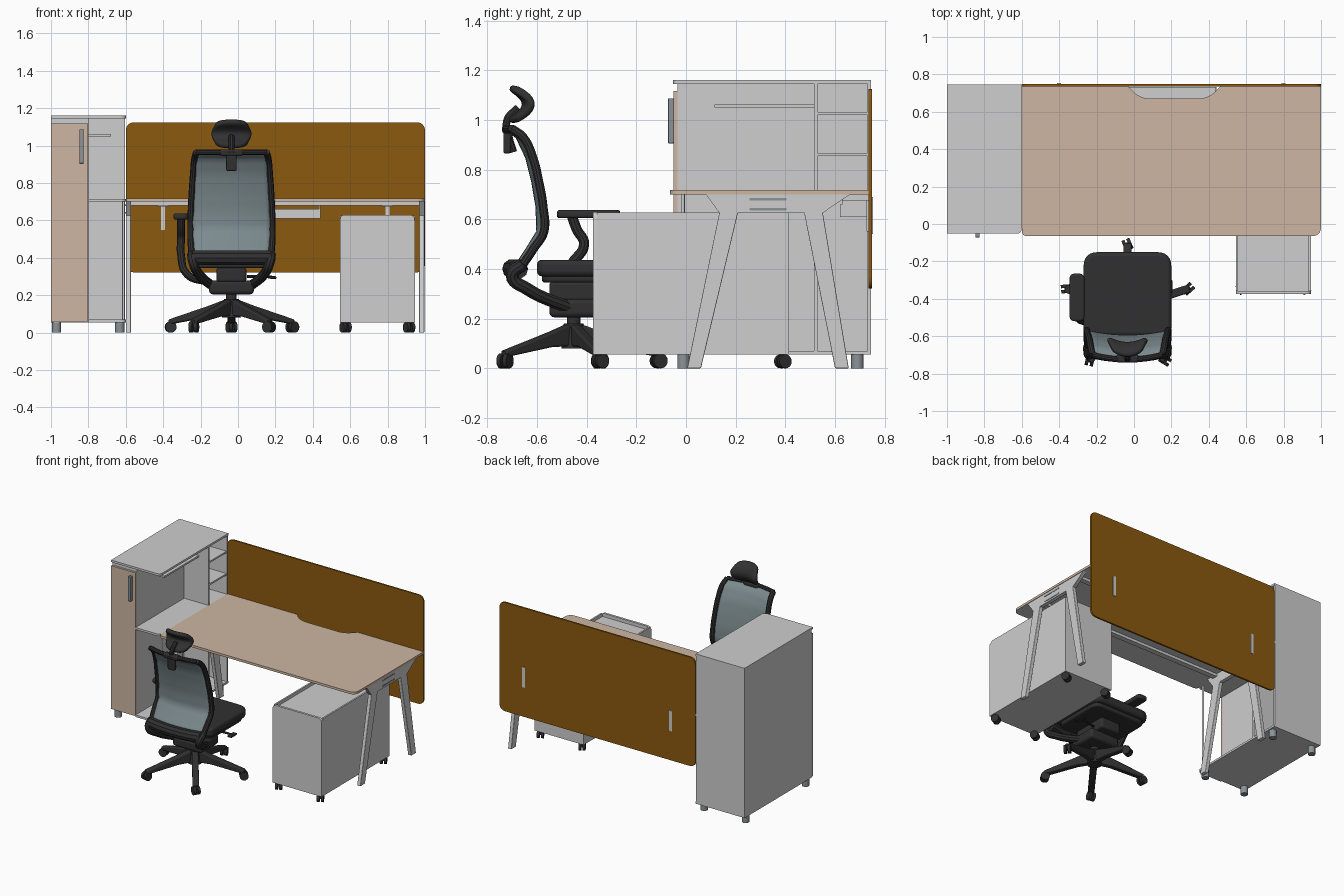
import bpy, bmesh, math
from mathutils import Vector

if "Cube" in bpy.data.objects:
    bpy.data.objects.remove(bpy.data.objects["Cube"])


def material(name, r, g, b):
    m = bpy.data.materials.new(name)
    m.diffuse_color = (r, g, b, 1)
    m.use_nodes = True
    m.node_tree.nodes["Principled BSDF"].inputs["Base Color"].default_value = m.diffuse_color
    return m


WHITE = material("pale grey laminate", .62, .62, .62)
WOOD = material("light wood", .61, .47, .36)
BROWN = material("brown screen fabric", .26, .10, .005)
DARK = material("dark plastic", .03, .03, .031)
MESH = material("grey blue mesh", .20, .255, .27)
STEEL = material("steel grey", .26, .29, .31)


def finish(ob, mat, bevel=0, smooth=True):
    ob.data.materials.append(mat)
    for o in bpy.context.selected_objects:
        o.select_set(False)
    ob.select_set(True)
    bpy.context.view_layer.objects.active = ob
    if ob.type == 'CURVE':
        bpy.ops.object.convert(target='MESH')
    if smooth:
        bpy.ops.object.shade_smooth_by_angle(angle=math.radians(35))
    if bevel:
        m = ob.modifiers.new("bevel", 'BEVEL')
        m.width, m.segments, m.limit_method = bevel, 3, 'ANGLE'
    return ob


def from_bm(name, bm):
    me = bpy.data.meshes.new(name)
    bmesh.ops.recalc_face_normals(bm, faces=bm.faces)
    bm.to_mesh(me)
    bm.free()
    ob = bpy.data.objects.new(name, me)
    bpy.context.collection.objects.link(ob)
    return ob


def prism(name, pts, axis, a, b, mat, bevel=0):
    """Extrude a 2D outline along an axis from a to b."""
    place = {'x': lambda u, v, w: (w, u, v), 'y': lambda u, v, w: (u, w, v),
             'z': lambda u, v, w: (u, v, w)}[axis]
    bm = bmesh.new()
    lo = [bm.verts.new(place(u, v, a)) for u, v in pts]
    hi = [bm.verts.new(place(u, v, b)) for u, v in pts]
    bm.faces.new(lo)
    bm.faces.new(hi)
    for i in range(len(pts)):
        j = (i + 1) % len(pts)
        bm.faces.new((lo[i], lo[j], hi[j], hi[i]))
    return finish(from_bm(name, bm), mat, bevel)


def box(name, x0, x1, y0, y1, z0, z1, mat, bevel=0):
    return prism(name, [(x0, y0), (x1, y0), (x1, y1), (x0, y1)], 'z', z0, z1, mat, bevel)


def rounded(pts, n=6):
    """Outline from (u, v, radius) corners."""
    out = []
    for i, (u, v, r) in enumerate(pts):
        p = Vector((u, v))
        if r == 0:
            out.append((u, v))
            continue
        a = p + (Vector(pts[i - 1][:2]) - p).normalized() * r
        b = p + (Vector(pts[(i + 1) % len(pts)][:2]) - p).normalized() * r
        for k in range(n + 1):
            t = k / n
            out.append(tuple(a * (1 - t) ** 2 + p * 2 * t * (1 - t) + b * t * t))
    return out


def rrect(u0, u1, v0, v1, r00, r10, r11, r01):
    return rounded([(u0, v0, r00), (u1, v0, r10), (u1, v1, r11), (u0, v1, r01)])


def cyl(name, c, r, h, mat, direction=(0, 0, 1), r2=None):
    bm = bmesh.new()
    bmesh.ops.create_cone(bm, cap_ends=True, segments=20, radius1=r,
                          radius2=r if r2 is None else r2, depth=h)
    q = Vector((0, 0, 1)).rotation_difference(Vector(direction))
    bmesh.ops.rotate(bm, verts=bm.verts, cent=(0, 0, 0), matrix=q.to_matrix())
    bmesh.ops.translate(bm, verts=bm.verts, vec=c)
    return finish(from_bm(name, bm), mat)


def tube(name, pts, r, mat):
    cu = bpy.data.curves.new(name, 'CURVE')
    cu.dimensions, cu.bevel_depth, cu.bevel_resolution = '3D', r, 3
    cu.resolution_u, cu.use_fill_caps = 6, True
    s = cu.splines.new('BEZIER')
    s.bezier_points.add(len(pts) - 1)
    for bp, p in zip(s.bezier_points, pts):
        bp.co, bp.handle_left_type, bp.handle_right_type = p, 'AUTO', 'AUTO'
    ob = bpy.data.objects.new(name, cu)
    bpy.context.collection.objects.link(ob)
    return finish(ob, mat)


def sheet(name, f, n, m, thick, mat):
    """Curved padded sheet from f(u, v), u and v in -1..1."""
    bm = bmesh.new()
    g = [[bm.verts.new(f(2 * i / n - 1, 2 * j / m - 1)) for i in range(n + 1)] for j in range(m + 1)]
    for j in range(m):
        for i in range(n):
            bm.faces.new((g[j][i], g[j][i + 1], g[j + 1][i + 1], g[j + 1][i]))
    ob = finish(from_bm(name, bm), mat)
    s = ob.modifiers.new("thickness", 'SOLIDIFY')
    s.thickness, s.offset = thick, 0
    return ob


def caster(name, x, y, angle, r=.028):
    d = Vector((math.cos(angle), math.sin(angle), 0))
    for side in (-1, 1):
        cyl(name + "_wheel", Vector((x, y, r)) + d * side * .014, r, .018, DARK, d)
    cyl(name + "_stem", (x, y, r + .018), .012, .04, DARK)


# --- cabinet ---
box("cabinet_tall_body", -1, -.8, -.035, .745, .055, 1.145, WHITE)
box("cabinet_door", -1, -.802, -.05, -.035, .06, 1.117, WOOD)
box("door_handle", -.848, -.826, -.072, -.05, .905, 1.087, STEEL, .003)
for nm, z0, z1 in (("bottom", .055, .07), ("middle", .70, .715), ("top", 1.145, 1.16)):
    x0 = -1 if nm == "top" else -.8
    prism("cabinet_" + nm, rrect(x0, -.6, -.052, .745, 0, .03, 0, 0), 'z', z0, z1, WHITE)
box("cabinet_back", -.8, -.603, .73, .745, .07, 1.145, WHITE)
box("cabinet_divider", -.8, -.603, .515, .53, .07, 1.145, WHITE)
for z in (.855, 1.02):
    box("side_shelf", -.8, -.605, .53, .73, z, z + .012, WHITE)
box("niche_shelf", -.8, -.68, .115, .515, 1.05, 1.063, WHITE)
cyl("corner_post", (-.612, -.012, .385), .007, .63, WHITE)
for x in (-.97, -.632):
    for y in (-.01, .69):
        cyl("cabinet_foot", (x, y, .0275), .025, .055, STEEL)

# --- desk ---
notch = [(.46, .735, 0), (.40, .67, .06), (.03, .67, .06), (-.03, .735, 0)]
top = prism("desk_top", rounded([(-.6, .735, 0), (-.6, -.065, .03), (1, -.065, .05),
                                 (1, .735, 0)] + notch), 'z', .70, .717, WOOD)
top.data.materials.append(WHITE)
for f in top.data.polygons:
    if f.normal.z < -.9:
        f.material_index = 1
for x0 in (-.6, .968):
    x1 = x0 + .028
    prism("leg_top_plate", [(.08, .70), (.66, .70), (.55, .625), (.135, .625)], 'x', x0, x1, WHITE)
    prism("front_leg", [(.005, 0), (.06, 0), (.21, .63), (.135, .63)], 'x', x0, x1, WHITE, .004)
    prism("back_leg", [(.60, 0), (.655, 0), (.55, .63), (.475, .63)], 'x', x0, x1, WHITE, .004)
    side = x1 if x0 > 0 else x0
    for z in (.636, .676):
        prism("leg_plate_slot", rrect(.255, .405, z, z + .01, .004, .004, .004, .004), 'x',
              side - .003, side + .002, STEEL)
for y in (.14, .56):
    box("desk_beam", -.575, .97, y, y + .04, .68, .70, WHITE)
# cable tray, open at the top
box("cable_tray_floor", -.04, .44, .62, .733, .61, .618, WHITE)
box("cable_tray_front", -.04, .44, .62, .628, .618, .66, WHITE)
for x in (-.04, .432):
    box("cable_tray_end", x, x + .008, .628, .733, .618, .70, WHITE)

# --- privacy screen ---
prism("privacy_screen", rrect(-.6, 1, .322, 1.125, .05, .05, .05, .05), 'y', .735, .748, BROWN)
for x in (-.4, .8):
    box("screen_clamp_back", x - .011, x + .011, .748, .753, .54, .69, WHITE)
    box("screen_clamp_front", x - .011, x + .011, .727, .735, .55, .69, WHITE)
    box("screen_clamp_arm", x - .03, x + .03, .63, .735, .675, .70, WHITE)

# --- pedestal drawer unit ---
box("pedestal_body", .55, .94, -.36, .41, .055, .605, WHITE)
prism("pedestal_front", rrect(.545, .945, .055, .63, 0, 0, .03, .03), 'y', -.375, -.358, WHITE)
for x in (.545, .933):
    box("pedestal_side", x, x + .012, -.358, .415, .055, .627, WHITE)
box("pedestal_back", .557, .933, .403, .415, .055, .627, WHITE)
for x in (.575, .915):
    for y in (-.345, .39):
        caster("pedestal_caster", x, y, .5)

# --- chair base ---
CX, CY = -.035, -.452
for k in range(5):
    a = math.radians(90 + 72 * k)
    leg = prism("chair_base_leg", [(.01, .185), (.01, .09), (.12, .085), (.345, .045),
                                   (.35, .07), (.12, .145)], 'y', -.022, .022, DARK, .008)
    leg.rotation_euler[2], leg.location = a, (CX, CY, 0)
    caster("chair_caster", CX + .342 * math.cos(a), CY + .342 * math.sin(a), a + math.pi / 2 + .4, .03)
cyl("chair_hub", (CX, CY, .13), .05, .10, DARK, r2=.04)
cyl("chair_gas_column", (CX, CY, .2), .028, .16, DARK)
box("chair_mechanism", CX - .12, CX + .12, -.55, -.34, .205, .28, DARK, .02)
box("chair_seat_support", CX - .08, CX + .08, -.55, -.28, .27, .35, DARK, .015)
tube("chair_lever", [(.05, -.36, .30), (.14, -.34, .30), (.2, -.34, .295)], .008, DARK)
box("chair_lever_paddle", .17, .205, -.37, -.30, .288, .30, DARK, .004)

# --- chair seat ---
prism("seat_shell", rrect(-.25, .18, -.58, -.18, .06, .06, .06, .06), 'z', .345, .38, DARK, .012)
prism("seat_cushion", rrect(-.27, .20, -.60, -.15, .05, .05, .08, .08), 'z', .37, .437, DARK, .02)

# --- chair back: rows of (z, edge y, half width) ---
ROWS = [(.42, -.655, .212), (.48, -.615, .217), (.55, -.572, .218), (.65, -.575, .216),
        (.75, -.592, .211), (.85, -.617, .204), (.93, -.655, .197), (.965, -.70, .188)]


def back_point(u, v):
    t = (v + 1) / 2 * (len(ROWS) - 1)
    i = min(int(t), len(ROWS) - 2)
    z, y, w = (p + (q - p) * (t - i) for p, q in zip(ROWS[i], ROWS[i + 1]))
    return (CX + u * w, y - .025 * (1 - u * u), z)


sheet("chair_back_mesh", back_point, 12, 21, .012, MESH)
for s in (-1, 1):
    tube("back_frame_side", [(CX + s * w, y, z) for z, y, w in ROWS], .018, DARK)
    tube("back_lower_arm", [(CX + s * .212, -.655, .42), (CX + s * .205, -.70, .375),
                            (CX + s * .18, -.64, .32), (CX + s * .09, -.46, .24)], .026, DARK)
tube("back_frame_top", [back_point(u, 1) for u in (-1, -.5, 0, .5, 1)], .016, DARK)
tube("back_frame_bottom", [(CX + u * .205, -.675 - .025 * (1 - u * u), .40)
                           for u in (-1, -.5, 0, .5, 1)], .04, DARK)

# --- headrest ---
tube("headrest_stem", [(CX, -.695, .87), (CX, -.715, .94), (CX, -.72, 1.0), (CX, -.675, 1.05)], .016, DARK)
box("headrest_bracket", CX - .028, CX + .028, -.735, -.705, .865, .95, DARK, .008)
box("headrest_slider", CX - .06, CX + .06, -.74, -.70, .945, .98, DARK, .01)
rest = sheet("headrest", lambda u, v: (CX + .108 * u * (1 - .25 * v * v),
                                       -.645 + .03 * u * u - .065 * v * v,
                                       1.063 + .07 * v * (1 - .2 * u ** 4)), 8, 8, .032, DARK)
rest.modifiers.new("soft", 'SUBSURF').levels = 1

# --- single armrest on the left ---
prism("armrest_pad", rrect(-.345, -.265, -.52, -.265, .03, .03, .03, .03), 'z', .605, .637, DARK, .01)
tube("armrest_support", [(-.16, -.49, .27), (-.27, -.52, .31), (-.305, -.46, .42),
                         (-.305, -.41, .50), (-.305, -.44, .56), (-.305, -.46, .615)], .021, DARK)
